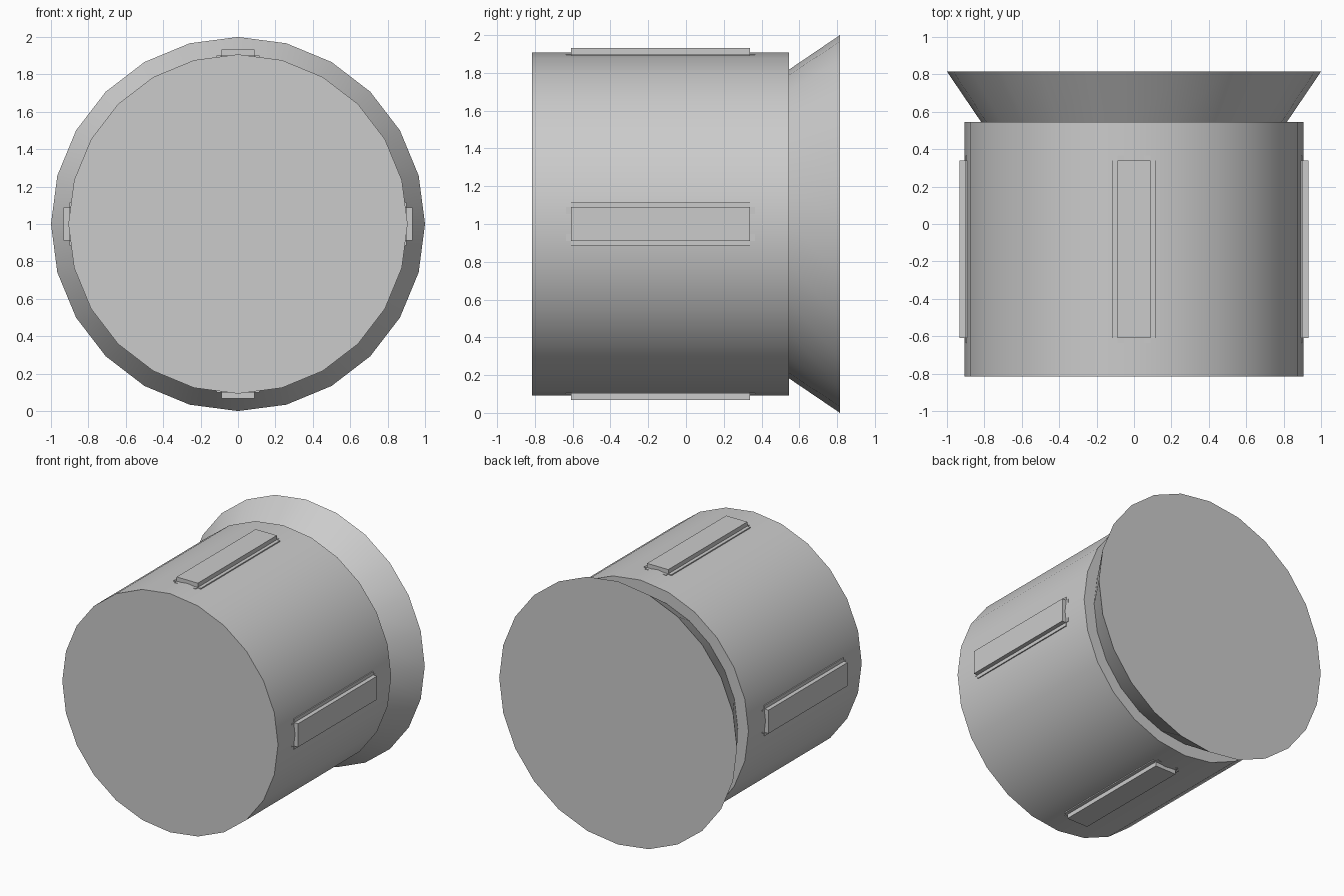
import bpy, bmesh, math
from mathutils import Matrix, Vector

if "Cube" in bpy.data.objects:
    bpy.data.objects.remove(bpy.data.objects["Cube"])

SIDES = 24
CENTRE = Vector((0, 0, 1))


def make_object(name, bm):
    bmesh.ops.recalc_face_normals(bm, faces=bm.faces)
    mesh = bpy.data.meshes.new(name)
    bm.to_mesh(mesh)
    bm.free()
    obj = bpy.data.objects.new(name, mesh)
    bpy.context.collection.objects.link(obj)
    return obj


def lathe(name, profile):
    """Revolve (y, radius) points around the y axis and cap both ends."""
    bm = bmesh.new()
    rings = []
    for y, r in profile:
        angles = [2 * math.pi * i / SIDES for i in range(SIDES)]
        rings.append([bm.verts.new(CENTRE + Vector((r * math.sin(a), y, r * math.cos(a))))
                      for a in angles])
    for a, b in zip(rings, rings[1:]):
        for i in range(SIDES):
            j = (i + 1) % SIDES
            bm.faces.new((a[i], a[j], b[j], b[i]))
    bm.faces.new(rings[0])
    bm.faces.new(rings[-1])
    return make_object(name, bm)


def stepped_pad(name, angle):
    """Raised pad with a stepped rim and notched corners, turned about the barrel axis."""
    y_mid, base = -0.135, 0.87
    bm = bmesh.new()
    # width, length, outer height: raised core, side steps, end steps
    for w, l, top in ((0.178, 0.95, 0.932), (0.23, 0.95, 0.90), (0.178, 1.0, 0.90)):
        place = (Matrix.Translation((0, y_mid, (top + base) / 2))
                 @ Matrix.Diagonal((w, l, top - base, 1)))
        bmesh.ops.create_cube(bm, size=1, matrix=place)
    turn = Matrix.Translation(CENTRE) @ Matrix.Rotation(angle, 4, 'Y')
    bmesh.ops.transform(bm, matrix=turn, verts=bm.verts)
    return make_object(name, bm)


# Barrel with a recessed neck that flares to the wide rear rim
barrel = lathe("barrel_with_flared_rim",
               [(-0.815, 0.907), (0.545, 0.907), (0.545, 0.817), (0.815, 1.0)])
bpy.context.view_layer.objects.active = barrel
barrel.select_set(True)
bpy.ops.object.shade_smooth_by_angle(angle=math.radians(30))

# Four pads around the barrel
for i, side in enumerate(("top", "right", "bottom", "left")):
    stepped_pad("pad_" + side, i * math.pi / 2)
